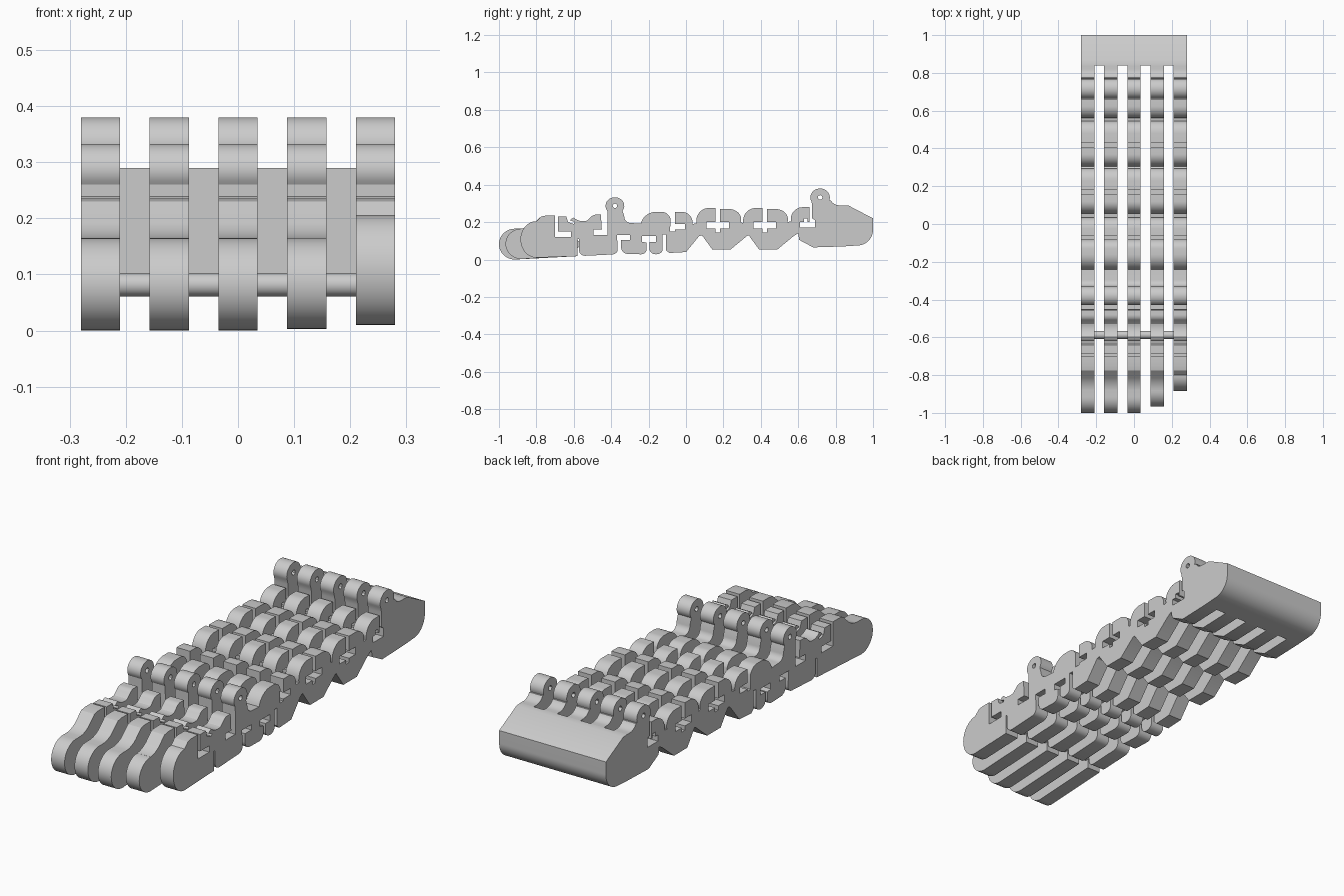
import bpy
import bmesh
from math import cos, sin, pi, radians

default_cube = bpy.data.objects.get("Cube")
if default_cube:
    bpy.data.objects.remove(default_cube, do_unlink=True)

# One plain grey plastic
grey = bpy.data.materials.new("grey plastic")
grey.use_nodes = True
colour = (.6, .6, .6, 1)
grey.diffuse_color = colour
grey.node_tree.nodes["Principled BSDF"].inputs["Base Color"].default_value = colour


def arc(centre_y, centre_z, radius_y, radius_z, start, end, steps=12):
    """Points along an elliptical arc, angles in degrees."""
    points = []
    for step in range(steps + 1):
        angle = radians(start + (end - start) * step / steps)
        points.append((centre_y + radius_y * cos(angle),
                       centre_z + radius_z * sin(angle)))
    return points


def extrude_profile(name, outlines, centre_x, width):
    """Extrude closed side outlines (with holes) along x into a smooth mesh."""
    curve = bpy.data.curves.new(name + "_profile", "CURVE")
    curve.dimensions = "2D"
    curve.fill_mode = "BOTH"
    curve.extrude = width / 2
    for outline in outlines:
        spline = curve.splines.new("POLY")
        spline.points.add(len(outline) - 1)
        for point, (y, z) in zip(spline.points, outline):
            point.co = (y, z, 0, 1)
        spline.use_cyclic_u = True
    helper = bpy.data.objects.new(name + "_profile", curve)
    bpy.context.collection.objects.link(helper)
    bpy.context.view_layer.update()
    evaluated = helper.evaluated_get(bpy.context.evaluated_depsgraph_get())
    mesh = bpy.data.meshes.new_from_object(evaluated)
    bpy.data.objects.remove(helper, do_unlink=True)
    bpy.data.curves.remove(curve)

    # Weld caps to walls and turn the profile plane into the y-z plane
    bm = bmesh.new()
    bm.from_mesh(mesh)
    bmesh.ops.remove_doubles(bm, verts=bm.verts, dist=.00001)
    for vertex in bm.verts:
        y, z, x = vertex.co
        vertex.co = (x + centre_x, y, z)
    bmesh.ops.recalc_face_normals(bm, faces=bm.faces)
    bm.to_mesh(mesh)
    bm.free()
    mesh.name = name
    mesh.materials.clear()
    mesh.materials.append(grey)
    part = bpy.data.objects.new(name, mesh)
    bpy.context.collection.objects.link(part)
    smooth(part)
    return part


def smooth(part):
    bpy.ops.object.select_all(action="DESELECT")
    part.select_set(True)
    bpy.context.view_layer.objects.active = part
    bpy.ops.object.shade_smooth_by_angle(angle=radians(30))


def cross_slot(gap):
    """Cross-shaped slot that opens upward through a narrow gap."""
    half, reach = .012, .06
    left = [(gap - half, .2), (gap - reach, .2),
            (gap - reach, .165), (gap - half, .165), (gap - half, .145)]
    right = [(2 * gap - y, z) for y, z in reversed(left)]
    return left + right


def link_top(gap):
    """Two rounded humps either side of a cross slot."""
    return (arc(gap - .05, .205, .065, .07, 190, 90)
            + [(gap - .012, .275)] + cross_slot(gap) + [(gap + .012, .27)]
            + arc(gap + .06, .215, .065, .055, 90, -15))


def link_bottom(gap):
    """Tapered block under a link, listed back to front."""
    return [(gap + .155, .125), (gap + .07, .055),
            (gap - .03, .055), (gap - .085, .13)]


link_gaps = [.17, .42]
front_ring = (-.38, .287)
rear_ring = (.717, .332)


# Top edge, front to back: fingertip clasp
top_edge = [(-.75, .235), (-.7, .235), (-.7, .12), (-.615, .12),
            (-.615, .15), (-.685, .15), (-.685, .23), (-.64, .23),
            (-.63, .2), (-.6, .19), (-.595, .2), (-.62, .21), (-.61, .22)]
top_edge += arc(-.55, .25, .06, .045, 215, 290, 8)
# Hook and front ring post
top_edge += arc(-.48, .21, .035, .03, 150, 90, 6)
top_edge += [(-.455, .24), (-.45, .16), (-.495, .16), (-.495, .13),
             (-.42, .13), (-.42, .22)]
top_edge += arc(*front_ring, .05, .046, 215, -35, 24)
top_edge += arc(-.295, .23, .035, .035, 180, 270, 8)
# Large rounded knuckle and its half slot
top_edge += arc(-.16, .17, .085, .085, 165, 90)
top_edge += arc(-.13, .2, .05, .055, 90, 20, 8)
top_edge += [(-.085, .15), (-.06, .15), (-.06, .16), (-.005, .16),
             (-.005, .19), (-.06, .19), (-.06, .255)]
top_edge += arc(-.025, .2, .06, .055, 90, -10)
# Repeated links, then the rear hump and ring post
for gap in link_gaps:
    top_edge += link_top(gap)
top_edge += arc(.625, .215, .065, .065, 190, 90)
top_edge += [(.66, .28), (.66, .2), (.65, .2), (.65, .22), (.63, .22),
             (.63, .2), (.61, .2), (.61, .17), (.69, .17), (.69, .21),
             (.675, .22), (.675, .29)]
top_edge += arc(*rear_ring, .052, .048, 205, -20, 24)
top_edge += arc(.82, .335, .05, .045, 205, 270, 8)
top_edge += [(.84, .29)]

# Underside, back to front
bottom_edge = [(.84, .07), (.68, .065), (.605, .105), (.6, .14)]
for gap in reversed(link_gaps):
    bottom_edge += link_bottom(gap)
bottom_edge += [(.07, .125), (0, .04), (-.09, .035), (-.107, .05),
                (-.107, .135), (-.125, .135)]
# Small hanging leg with its hooked slot
bottom_edge += arc(-.16, .055, .035, .027, 0, -180)
bottom_edge += [(-.195, .095), (-.16, .095), (-.16, .125), (-.235, .125),
                (-.235, .095), (-.21, .09), (-.21, .055)]
bottom_edge += arc(-.24, .055, .03, .027, 0, -90, 6)
# Block below the knuckle and the front ring's slot
bottom_edge += arc(-.31, .065, .037, .035, -90, -180, 6)
bottom_edge += [(-.347, .105), (-.3, .105), (-.3, .13), (-.37, .13),
                (-.365, .07)]
bottom_edge += arc(-.395, .055, .03, .028, 0, -90, 6)
bottom_edge += [(-.54, .02)]
bottom_edge += arc(-.54, .05, .032, .03, -90, -180, 6)
bottom_edge += [(-.572, .11), (-.58, .11), (-.58, .018)]


def fingertip(end, low, high, slope):
    """Rounded nose from the underside up to the clasp."""
    middle, half = (low + high) / 2, (high - low) / 2
    return arc(end + .085, middle, .085, half, 270, 90, 20) + slope


long_slope = arc(-.89, .28, .115, .115, 275, 310, 8) + [(-.775, .23)]
short_slope = [(-.775, .23)]
fingers = {
    "outer_right_finger": (-1, 0, .165, long_slope),
    "inner_right_finger": (-1, 0, .165, long_slope),
    "middle_finger": (-1, 0, .165, long_slope),
    "inner_left_finger": (-.965, .003, .165, long_slope),
    "outer_left_finger": (-.885, .01, .205, short_slope),
}
pin_holes = [arc(*centre, .012, .012, 0, 330, 11)
             for centre in (front_ring, rear_ring)]
for index, (name, tip) in enumerate(fingers.items()):
    outline = fingertip(*tip) + top_edge + bottom_edge
    extrude_profile(name, [outline] + pin_holes, (index - 2) * .1225, .07)

# Solid bar joining the fingers at the back
bar = [(.84, .07), (.84, .29), (.87, .288), (1, .22), (1, .16)]
bar += arc(.915, .16, .085, .085, 0, -90, 16)
extrude_profile("palm_bar", [bar], 0, .56)

# Round rod tying the fingertips together
rod = arc(-.587, .082, .021, .021, 0, 345, 23)
extrude_profile("tie_rod", [rod], 0, .5)
